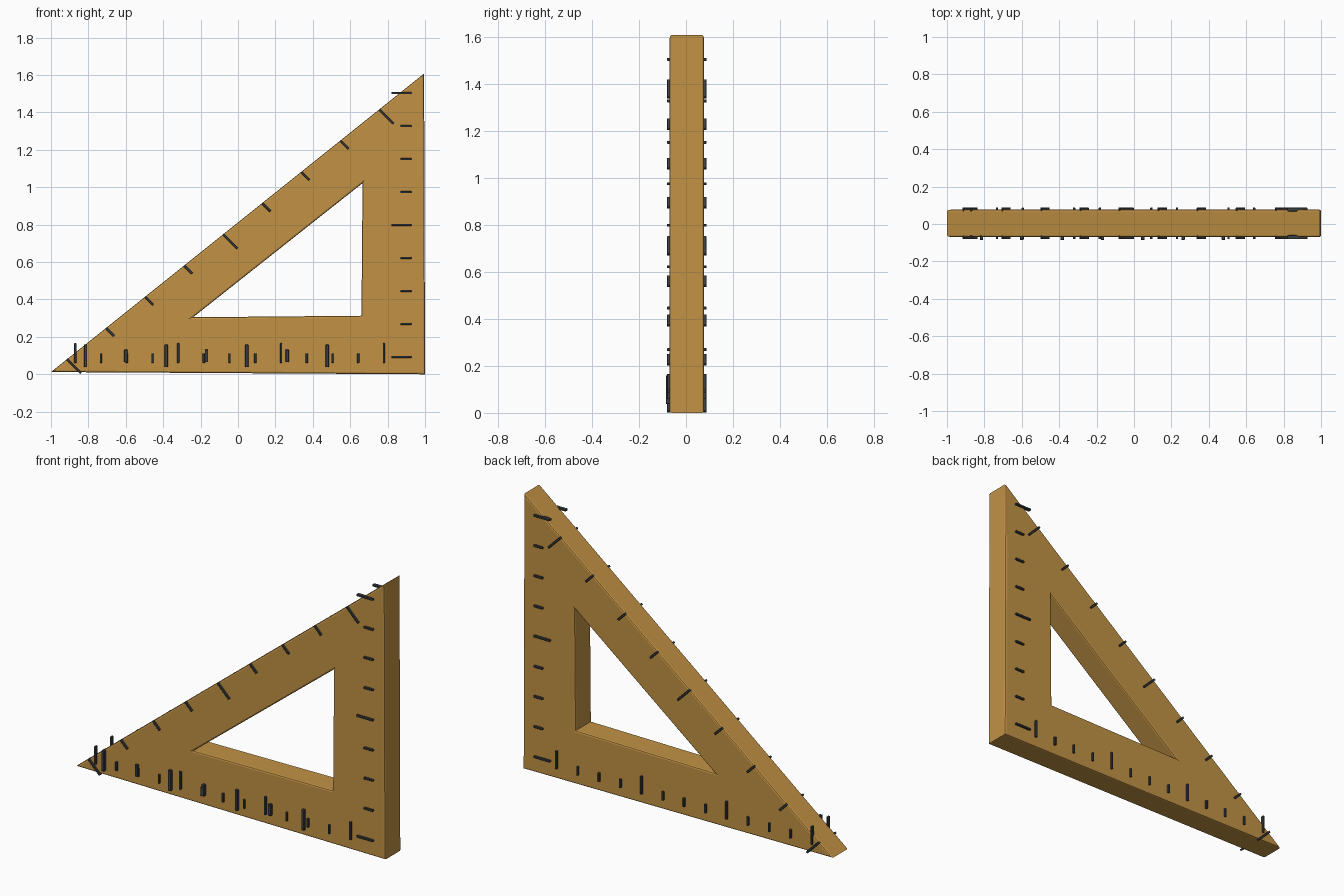
import bpy, bmesh, math
from mathutils import Vector, Matrix

if "Cube" in bpy.data.objects:
    bpy.data.objects.remove(bpy.data.objects["Cube"])

Y_FRONT, Y_BACK = -0.07, 0.077


def material(name, color):
    m = bpy.data.materials.new(name)
    m.diffuse_color = (*color, 1)
    m.use_nodes = True
    m.node_tree.nodes["Principled BSDF"].inputs["Base Color"].default_value = m.diffuse_color
    return m


wood = material("honey_wood", (0.54, 0.29, 0.06))
ink = material("dark_marking", (0.045, 0.05, 0.055))


def finish(bm, name, mat):
    bmesh.ops.recalc_face_normals(bm, faces=bm.faces)
    me = bpy.data.meshes.new(name)
    bm.to_mesh(me)
    bm.free()
    ob = bpy.data.objects.new(name, me)
    bpy.context.collection.objects.link(ob)
    me.materials.append(mat)
    return ob


# Triangular frame with a triangular window and softened rims
outer = [(-1, 0.012), (1, 0), (0.995, 1.608)]
inner = [(-0.24, 0.305), (0.66, 0.313), (0.666, 1.022)]
bm = bmesh.new()
rings = [[bm.verts.new((x, y, z)) for x, z in loop]
         for loop, y in ((outer, Y_FRONT), (outer, Y_BACK), (inner, Y_BACK), (inner, Y_FRONT))]
for k in range(4):
    a, b = rings[k], rings[(k + 1) % 4]
    for i in range(3):
        j = (i + 1) % 3
        bm.faces.new((a[i], a[j], b[j], b[i]))
bmesh.ops.recalc_face_normals(bm, faces=bm.faces)
rims = [e for r in rings for e in bm.edges if e.verts[0] in r and e.verts[1] in r]
bmesh.ops.bevel(bm, geom=rims, offset=0.009, offset_type='OFFSET', segments=2,
                profile=0.5, affect='EDGES')
frame = finish(bm, "set_square_frame", wood)


def add_mark(bm, start, end, side, width=0.012, proud=0.011):
    """Thin raised bar from start to end (x, z) on the front (-1) or back (+1) face."""
    face = Y_FRONT if side < 0 else Y_BACK
    p, q = Vector((start[0], 0, start[1])), Vector((end[0], 0, end[1]))
    d = q - p
    centre = (p + q) / 2
    centre.y = face + side * (proud - 0.01) / 2
    mat = (Matrix.Translation(centre)
           @ Matrix.Rotation(math.atan2(-d.z, d.x), 4, 'Y')
           @ Matrix.Diagonal((d.length, proud + 0.01, width, 1)))
    new = bmesh.ops.create_cube(bm, size=1, matrix=mat)["verts"]
    edges = list({e for v in new for e in v.link_edges})
    bmesh.ops.bevel(bm, geom=edges, offset=0.002, segments=1, affect='EDGES')


for side, label in ((-1, "front"), (1, "back")):
    # Upright edge graduations
    bm = bmesh.new()
    for i in range(9):
        z = 0.093 + 0.1763 * i
        add_mark(bm, (0.82 if i % 4 == 0 else 0.868, z), (0.927, z), side)
    finish(bm, f"upright_marks_{label}", ink)

    # Sloping edge graduations
    bm = bmesh.new()
    for i in range(9):
        x, z = -0.915 + 0.2088 * i, 0.081 + 0.1669 * i
        n = 0.076 if i % 4 == 0 else 0.044
        add_mark(bm, (x, z), (x + n, z - n), side)
    finish(bm, f"slope_marks_{label}", ink)

    # Base edge graduations
    bm = bmesh.new()
    for i in range(13):
        x = -0.87 + 0.1375 * i
        add_mark(bm, (x, 0.06), (x, 0.166 if i % 4 == 0 else 0.112), side)
    finish(bm, f"base_marks_{label}", ink)

# Second, bolder base scale on the front only
bm = bmesh.new()
for i in range(7):
    x = -0.815 + 0.2155 * i
    z0, z1 = (0.038, 0.158) if i % 2 == 0 else (0.065, 0.132)
    add_mark(bm, (x, z0), (x, z1), -1, width=0.018, proud=0.016)
finish(bm, "bold_base_marks_front", ink)
